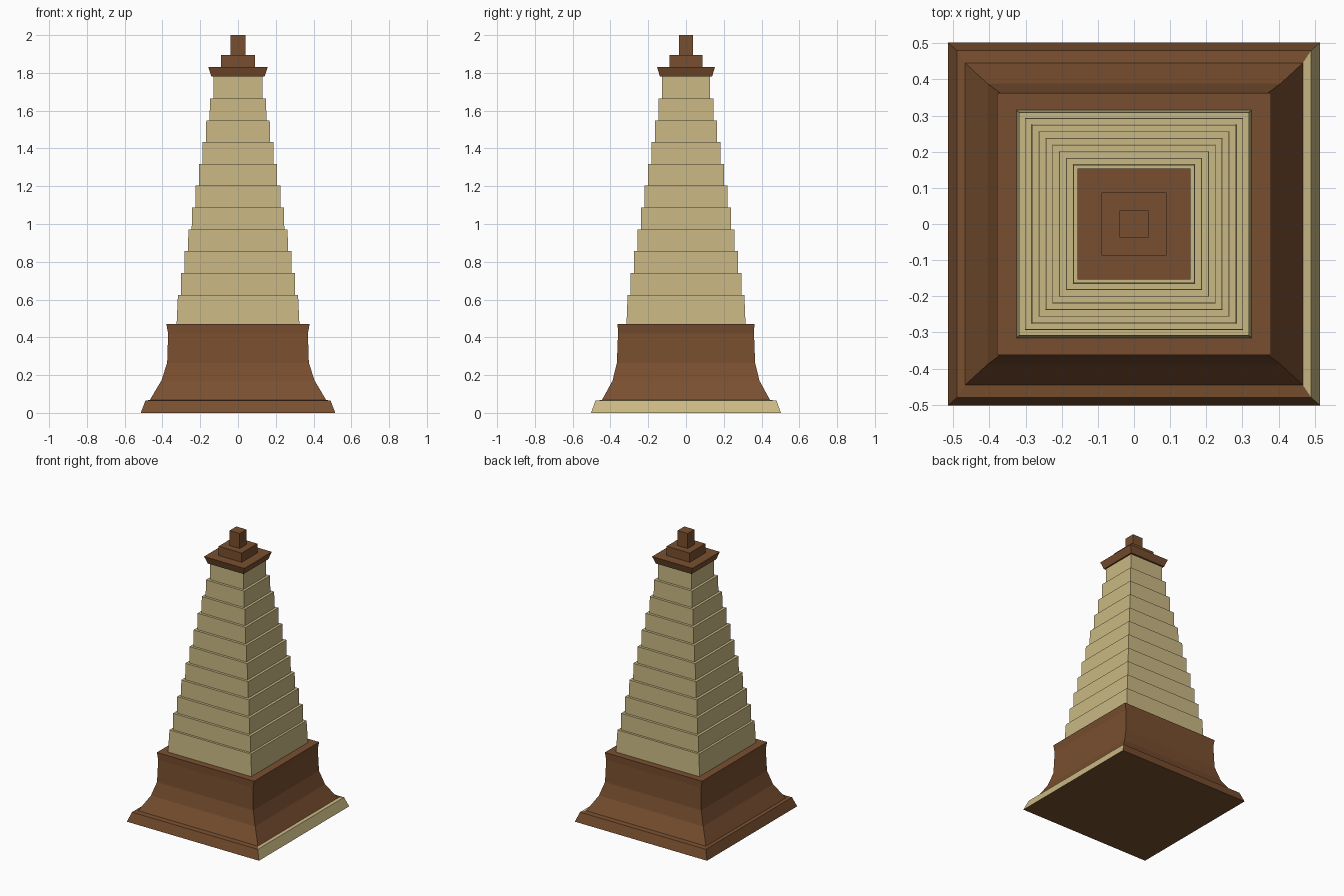
import bpy

if "Cube" in bpy.data.objects:
    bpy.data.objects.remove(bpy.data.objects["Cube"])


def material(name, color):
    mat = bpy.data.materials.new(name)
    mat.diffuse_color = color
    mat.use_nodes = True
    mat.node_tree.nodes["Principled BSDF"].inputs["Base Color"].default_value = mat.diffuse_color
    return mat


BROWN = material("brown", (0.19, 0.078, 0.029, 1))
TAN = material("tan", (0.59, 0.48, 0.23, 1))


def loft(name, rings, mats):
    """Flat-sided solid through stacked rectangles (half_x, half_y, z)."""
    verts, faces = [], []
    for hx, hy, z in rings:
        verts += [(-hx, -hy, z), (hx, -hy, z), (hx, hy, z), (-hx, hy, z)]
    for r in range(len(rings) - 1):
        a = 4 * r
        for i in range(4):
            j = (i + 1) % 4
            faces.append((a + i, a + j, a + 4 + j, a + 4 + i))
    n = len(verts)
    faces += [(3, 2, 1, 0), (n - 4, n - 3, n - 2, n - 1)]
    mesh = bpy.data.meshes.new(name)
    mesh.from_pydata(verts, [], faces)
    for m in mats:
        mesh.materials.append(m)
    obj = bpy.data.objects.new(name, mesh)
    bpy.context.collection.objects.link(obj)
    return obj


# Plinth: sloped foot, ledge, concave flare and lipped top
plinth = loft("plinth", [
    (0.515, 0.502, 0.0), (0.49, 0.48, 0.065), (0.467, 0.445, 0.068),
    (0.406, 0.389, 0.17), (0.375, 0.366, 0.265), (0.37, 0.36, 0.42),
    (0.379, 0.362, 0.47)], [BROWN, TAN])

# The right-hand foot face and its ledge are tan
for face in (1, 5):
    plinth.data.polygons[face].material_index = 1

# Stepped shaft: one stack of shrinking tiers
TIERS = 11
rings = [(0.325, 0.315, 0.47), (0.318, 0.309, 0.625)]
for i in range(1, TIERS):
    hx = 0.321 - 0.0190 * i
    hy = 0.312 - 0.0185 * i
    z = 0.625 + 0.1155 * (i - 1)
    rings += [(hx, hy, z), (hx - 0.001, hy - 0.001, z + 0.1155)]
loft("stepped_shaft", rings, [TAN])

# Flared cap, collar block and finial
loft("cap", [(0.140, 0.138, 1.78), (0.157, 0.153, 1.83)], [BROWN])
loft("collar", [(0.09, 0.087, 1.83), (0.09, 0.087, 1.895)], [BROWN])
loft("finial", [(0.04, 0.038, 1.895), (0.04, 0.038, 2.0)], [BROWN])
